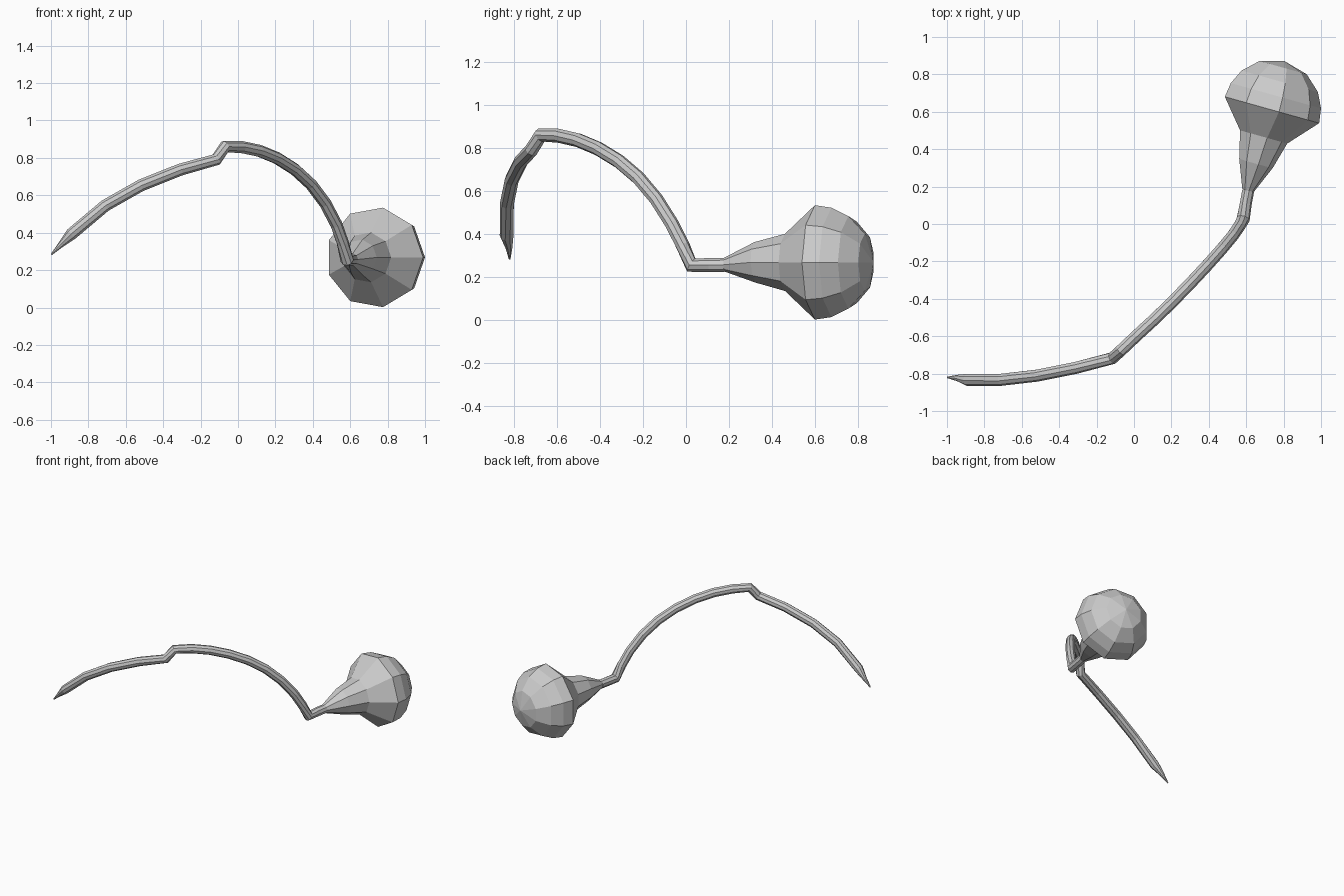
import bpy, bmesh
from math import sin, cos, pi, radians
from mathutils import Vector

if "Cube" in bpy.data.objects:
    bpy.data.objects.remove(bpy.data.objects["Cube"])

SIDES = 9


def sweep(name, stations):
    """Skin 9-sided rings along a path of (x, y, z, radius) stations."""
    pts = [Vector(s[:3]) for s in stations]
    last = len(pts) - 1
    bm = bmesh.new()
    rings = []
    for i, (p, s) in enumerate(zip(pts, stations)):
        before = (p - pts[i - 1]).normalized() if i > 0 else Vector()
        after = (pts[i + 1] - p).normalized() if i < last else Vector()
        t = (before + after).normalized()
        side = t.cross(Vector((0, 0, 1))).normalized()
        up = side.cross(t)
        rings.append([bm.verts.new(p + s[3] * (cos(a) * side + sin(a) * up))
                      for a in (2 * pi * k / SIDES for k in range(SIDES))])
    for a, b in zip(rings, rings[1:]):
        for k in range(SIDES):
            n = (k + 1) % SIDES
            bm.faces.new((a[k], a[n], b[n], b[k]))
    bm.faces.new(rings[0])
    bm.faces.new(rings[-1])
    bmesh.ops.remove_doubles(bm, verts=bm.verts, dist=0.0005)
    bmesh.ops.recalc_face_normals(bm, faces=bm.faces)
    mesh = bpy.data.meshes.new(name)
    bm.to_mesh(mesh)
    bm.free()
    obj = bpy.data.objects.new(name, mesh)
    bpy.context.collection.objects.link(obj)
    return obj


# Stem: pointed tip, lower arc, kink, upper arc, bend into the bulb neck
R = 0.033
sweep("stem", [
    (-0.998, -0.82, 0.283, 0.004),
    (-0.945, -0.823, 0.338, 0.017),
    (-0.89, -0.833, 0.393, R),
    (-0.71, -0.832, 0.545, R),
    (-0.52, -0.81, 0.653, R),
    (-0.31, -0.768, 0.737, R),
    (-0.115, -0.717, 0.792, R),
    (-0.07, -0.675, 0.860, R),
    (0.02, -0.59, 0.857, R),
    (0.115, -0.503, 0.837, R),
    (0.21, -0.41, 0.798, R),
    (0.305, -0.312, 0.738, R),
    (0.39, -0.221, 0.66, R),
    (0.465, -0.137, 0.56, R),
    (0.525, -0.065, 0.445, R),
    (0.56, -0.015, 0.345, R),
    (0.583, 0.025, 0.255, 0.036),
    (0.597, 0.11, 0.256, R),
    (0.61, 0.18, 0.257, R),
])

# Bulb: flaring neck, then a half ball, along a level axis
centre, axis, ball = Vector((0.73, 0.612, 0.268)), Vector((0.27, 0.963, 0)), 0.27
profile = [(-0.448, 0.033, -0.011), (-0.297, 0.096, 0), (-0.151, 0.135, 0)]
profile += [(ball * sin(radians(d)), ball * cos(radians(d)), 0)
            for d in (0, 17, 36, 60, 90)]
sweep("bulb", [(*(centre + axis * t + Vector((0, 0, dz))), r)
               for t, r, dz in profile])
